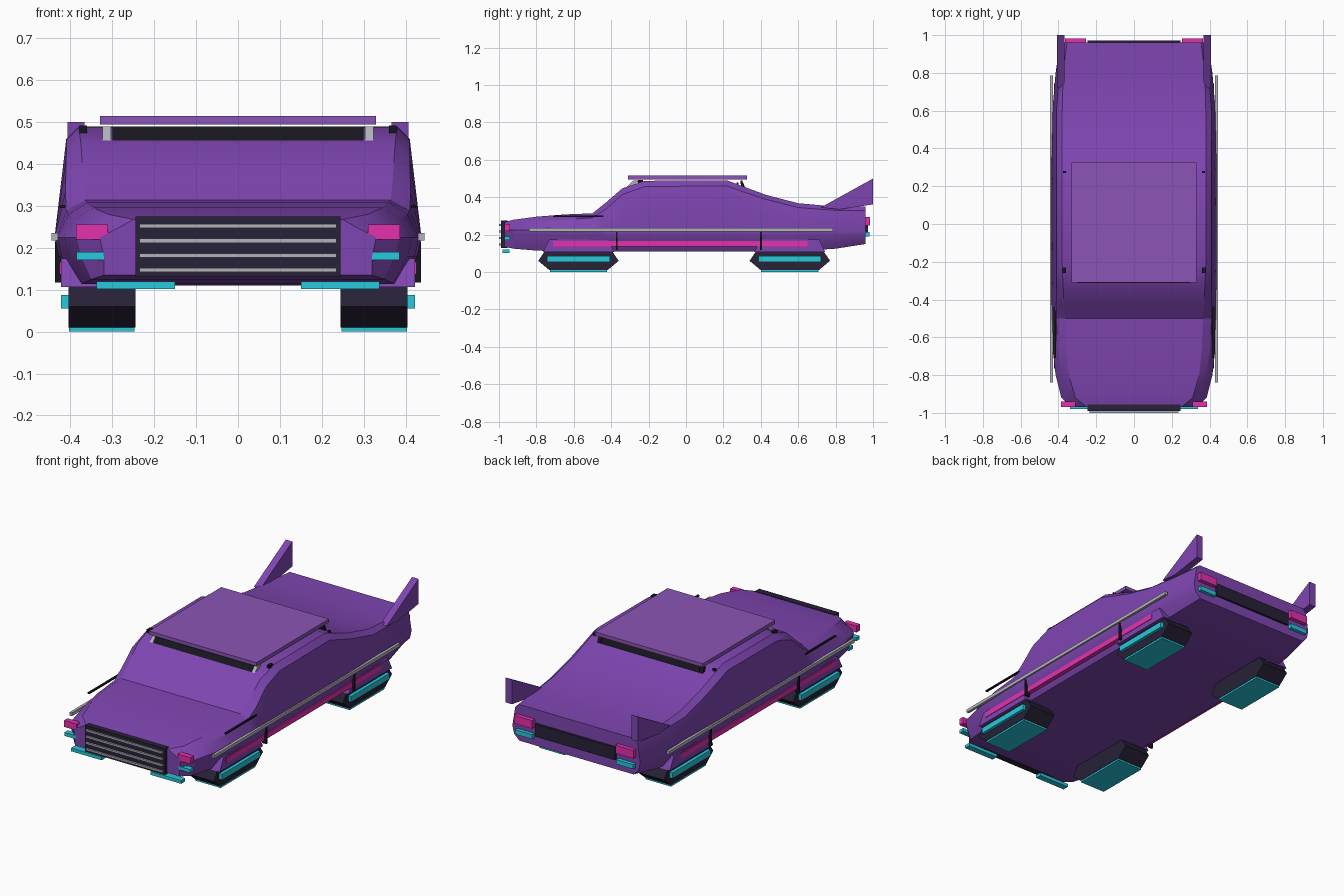
import bpy, bmesh, math

if "Cube" in bpy.data.objects:
    bpy.data.objects.remove(bpy.data.objects["Cube"])


def mat(name, r, g, b):
    m = bpy.data.materials.new(name)
    m.diffuse_color = (r, g, b, 1)
    m.use_nodes = True
    m.node_tree.nodes["Principled BSDF"].inputs["Base Color"].default_value = m.diffuse_color
    return m


PURPLE = mat("purple", .21, .06, .44)
LIGHT = mat("light_purple", .26, .09, .46)
DARK = mat("dark", .02, .015, .038)
BLACK = mat("black", .008, .008, .012)
PINK = mat("pink", .78, .03, .42)
CYAN = mat("cyan", .02, .58, .71)
SILVER = mat("silver", .45, .45, .5)


def build(name, verts, faces, material):
    me = bpy.data.meshes.new(name)
    me.from_pydata(verts, [], faces)
    bm = bmesh.new()
    bm.from_mesh(me)
    bmesh.ops.recalc_face_normals(bm, faces=bm.faces)
    bm.to_mesh(me)
    bm.free()
    me.materials.append(material)
    ob = bpy.data.objects.new(name, me)
    bpy.context.collection.objects.link(ob)
    return ob


def loft(name, rings, material):
    n = len(rings[0])
    verts = [p for r in rings for p in r]
    faces = [(i * n + j, i * n + (j + 1) % n, (i + 1) * n + (j + 1) % n, (i + 1) * n + j)
             for i in range(len(rings) - 1) for j in range(n)]
    faces += [tuple(range(n)), tuple(range(len(verts) - n, len(verts)))]
    return build(name, verts, faces, material)


def prism(name, profile, x0, x1, material):
    """Side (y, z) profile extruded along x."""
    return loft(name, [[(x, y, z) for y, z in profile] for x in (x0, x1)], material)


def box(name, x0, x1, y0, y1, z0, z1, material):
    return prism(name, [(y0, z0), (y1, z0), (y1, z1), (y0, z1)], x0, x1, material)


def both(maker, name, first, x0, x1, *rest):
    """Make a part on the left and on the right."""
    for s, side in ((-1, "left"), (1, "right")):
        maker(f"{name}_{side}", *first, *sorted((s * x0, s * x1)), *rest)


# Body: y, top half width, top z, shoulder width, shoulder z, belt width, sill width, sill z
sections = [
    (-.97, .25, .268, .29, .245, .33, .32, .135),
    (-.92, .31, .280, .34, .255, .385, .35, .125),
    (-.80, .345, .296, .385, .270, .415, .37, .115),
    (-.65, .36, .308, .405, .280, .432, .38, .11),
    (-.50, .365, .314, .41, .290, .438, .385, .11),
    (-.43, .37, .370, .412, .335, .438, .385, .11),
    (-.34, .375, .448, .41, .415, .438, .385, .11),
    (-.22, .38, .488, .41, .458, .438, .385, .11),
    (.22, .38, .490, .41, .460, .438, .385, .11),
    (.31, .38, .456, .41, .428, .438, .385, .11),
    (.43, .38, .412, .41, .388, .436, .385, .11),
    (.60, .38, .368, .41, .345, .432, .385, .112),
    (.80, .375, .350, .395, .330, .415, .375, .125),
    (.96, .355, .350, .375, .330, .392, .35, .15),
]
rings = []
for y, wt, zt, ws, zs, wb, wl, zl in sections:
    half = [(wt, zt), (ws, zs), (wb, .225), (wb - .01, .18), (wl, zl)]
    rings.append([(x, y, z) for x, z in half] + [(-x, y, z) for x, z in reversed(half)])
body = loft("body", rings, PURPLE)
bpy.context.view_layer.objects.active = body
body.select_set(True)
bpy.ops.object.shade_smooth_by_angle(angle=math.radians(25))

# Roof panel with the slots beneath its ends
box("roof_panel", -.33, .33, -.31, .325, .495, .515, LIGHT)
front_slot = [(-.315, .455), (-.28, .455), (-.26, .49), (-.283, .49)]
rear_slot = [(.29, .49), (.30, .49), (.315, .455), (.295, .455)]
prism("front_window_slot", front_slot, -.3, .3, BLACK)
prism("rear_window_slot", rear_slot, -.3, .3, BLACK)
both(prism, "front_roof_post", [front_slot], .303, .323, SILVER)
both(prism, "rear_roof_post", [rear_slot], .303, .323, BLACK)
both(box, "front_roof_hinge", [], .36, .378, -.26, -.23, .465, .492, BLACK)
both(box, "rear_roof_hinge", [], .36, .375, .27, .28, .465, .48, BLACK)

# Tail fins
both(prism, "tail_fin", [[(.72, .345), (1, .5), (1, .362), (.82, .335)]], .367, .407, PURPLE)

# Hover pods under each corner
for y, end in ((-.575, "front"), (.555, "rear")):
    pod = [(y - .155, .01), (y + .155, .01), (y + .215, .06), (y + .18, .112),
           (y - .18, .112), (y - .215, .06)]
    both(prism, f"{end}_pod", [pod], .245, .405, DARK)
    both(box, f"{end}_pod_base", [], .247, .403, y - .153, y + .153, 0, .01, CYAN)
    both(box, f"{end}_pod_light", [], .402, .423, y - .168, y + .168, .055, .087, CYAN)
    arch = [(y - .19, .107), (y + .19, .107), (y + .155, .175), (y - .155, .175)]
    both(prism, f"{end}_pod_arch", [arch], .3, .423, PURPLE)

# Side trim
both(box, "side_glow", [], .39, .426, -.71, .65, .137, .166, PINK)
both(box, "side_rail", [], .43, .445, -.84, .785, .218, .236, SILVER)
both(box, "hood_side_vent", [], .413, .425, -.71, -.44, .295, .302, BLACK)
for y, end in ((-.37, "front"), (.4, "rear")):
    both(box, f"{end}_door_line", [], .41, .437, y - .005, y + .005, .117, .215, BLACK)

# Nose: grille, bars and lights
box("grille", -.245, .245, -.99, -.955, .13, .275, DARK)
for i in range(4):
    z = .147 + i * .035
    box(f"grille_bar_{i + 1}", -.235, .235, -1, -.985, z - .005, z + .005, SILVER)
both(box, "headlight", [], .31, .387, -.97, -.94, .22, .256, PINK)
both(box, "front_marker", [], .31, .385, -.97, -.94, .171, .19, CYAN)
both(box, "front_lower_light", [], .15, .338, -.98, -.945, .102, .12, CYAN)

# Tail: panel and lights
box("rear_panel", -.245, .245, .955, .972, .205, .275, DARK)
both(box, "tail_light", [], .255, .365, .955, .983, .25, .295, PINK)
both(box, "rear_marker", [], .258, .362, .955, .98, .19, .215, CYAN)
